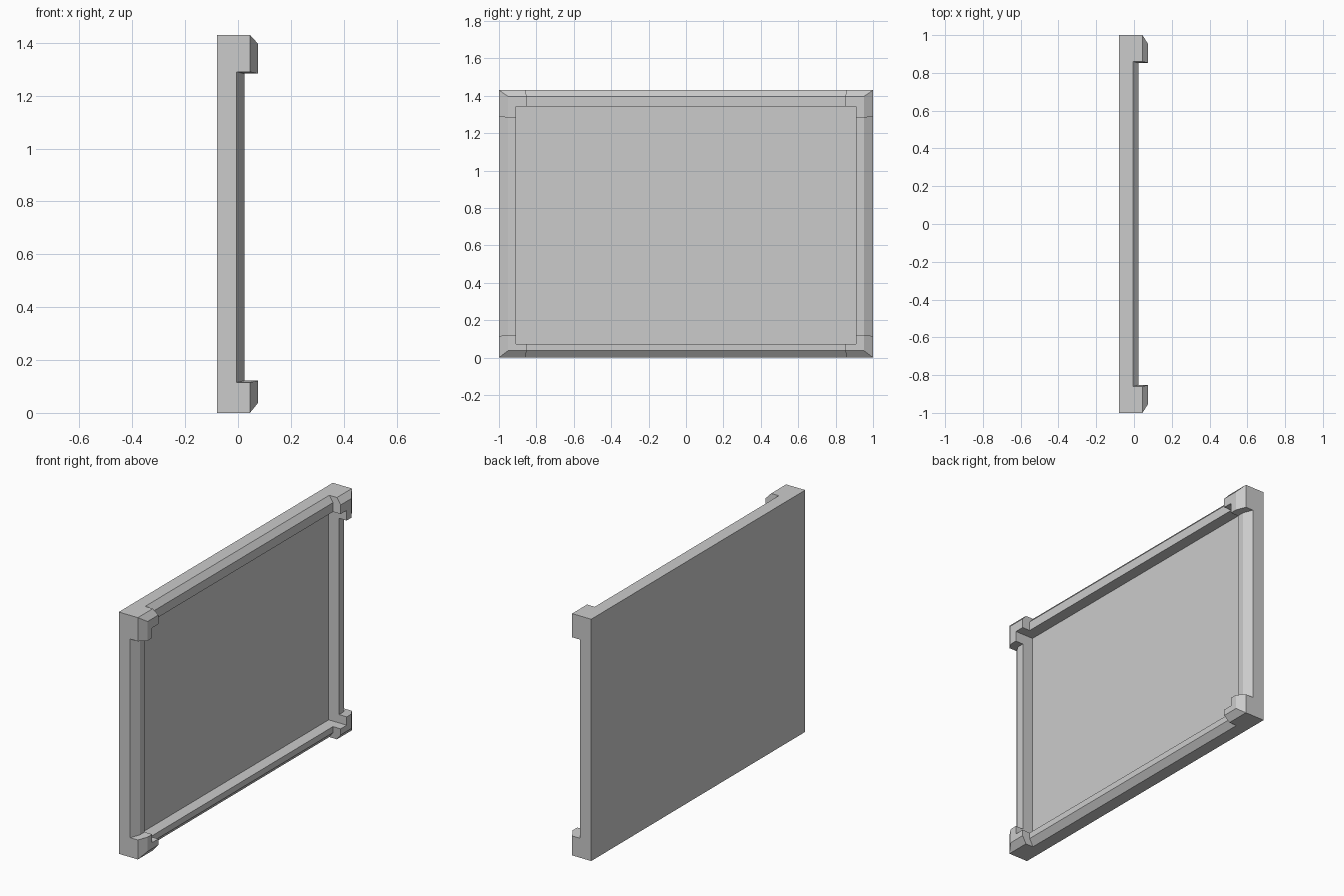
import bpy, bmesh

if "Cube" in bpy.data.objects:
    bpy.data.objects.remove(bpy.data.objects["Cube"])

BACK, FLOOR = -0.08, -0.043
RIM_OUT, RIM_TOP = -0.005, 0.025     # frame depth at outer edge / on the rim
GUARD_OUT, GUARD_TOP = 0.045, 0.075  # same for the thicker corners
# Outline insets as (side, bottom z, top z): outer edge, bevel edge, opening
OUTER = (1.0, 0.0, 1.43)
BEVEL = (0.952, 0.037, 1.397)
INNER = (0.909, 0.073, 1.343)


def make_object(name, bm):
    bmesh.ops.recalc_face_normals(bm, faces=bm.faces)
    mesh = bpy.data.meshes.new(name)
    bm.to_mesh(mesh)
    bm.free()
    obj = bpy.data.objects.new(name, mesh)
    bpy.context.collection.objects.link(obj)
    return obj


def loft(name, rings, cyclic_sections):
    """Bridge successive point rings and cap the first and last."""
    bm = bmesh.new()
    loops = [[bm.verts.new(p) for p in ring] for ring in rings]
    for a, b in zip(loops, loops[1:]):
        n = len(a)
        for i in range(n):
            j = (i + 1) % n
            bm.faces.new((a[i], a[j], b[j], b[i]))
    bm.faces.new(loops[0])
    bm.faces.new(loops[-1])
    return make_object(name, bm)


def rectangle(outline, x):
    s, lo, hi = outline
    return [(x, -s, lo), (x, s, lo), (x, s, hi), (x, -s, hi)]


# Tray: flat back, bevelled rim and recessed panel
loft("panel_tray", [rectangle(OUTER, BACK), rectangle(OUTER, RIM_OUT),
                    rectangle(BEVEL, RIM_TOP), rectangle(INNER, RIM_TOP),
                    rectangle(INNER, FLOOR)], True)


# Corner guards: L-shaped raised sections following the rim profile
def corner_guard(name, side, top):
    section = [(OUTER, RIM_OUT, 0), (OUTER, GUARD_OUT, 0),
               (BEVEL, GUARD_TOP, 1), (INNER, GUARD_TOP, 1),
               (INNER, RIM_TOP, 1), (BEVEL, RIM_TOP, 1)]
    y_end = (0.86, 0.852)
    z_end = (1.29, 1.283) if top else (0.115, 0.122)
    row = 2 if top else 1
    along_y = [(x, side * y_end[k], o[row]) for o, x, k in section]
    mitre = [(x, side * o[0], o[row]) for o, x, k in section]
    along_z = [(x, side * o[0], z_end[k]) for o, x, k in section]
    loft(name, [along_y, mitre, along_z], True)


for side, s_name in ((-1, "left"), (1, "right")):
    for top, t_name in ((False, "lower"), (True, "upper")):
        corner_guard(f"corner_guard_{t_name}_{s_name}", side, top)
